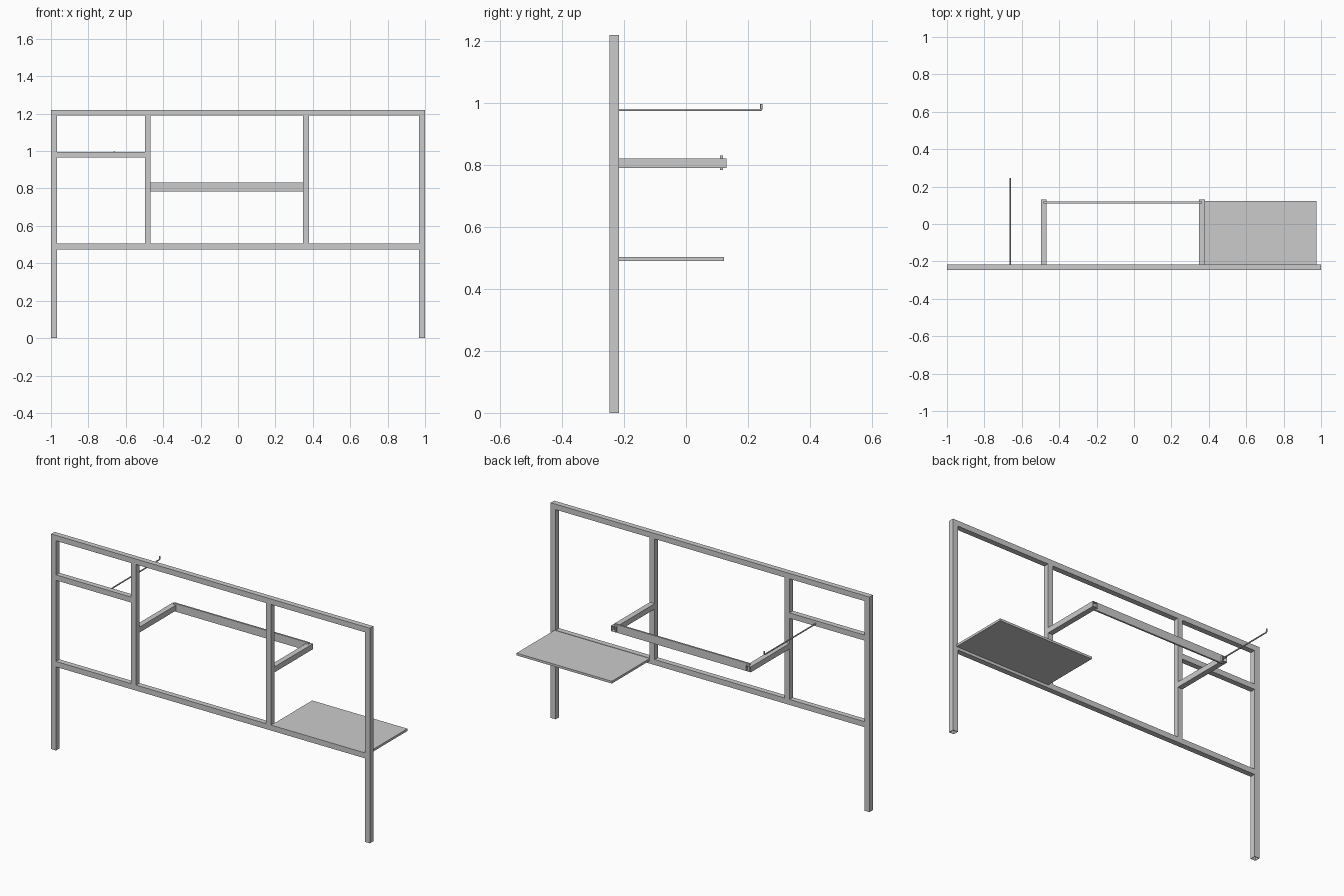
import bpy, bmesh
from mathutils import Vector

if "Cube" in bpy.data.objects:
    bpy.data.objects.remove(bpy.data.objects["Cube"])

W = 0.031                      # square tube width
YB, YF = -0.247, -0.216        # depth range of the upright frame


def box(name, lo, hi, open_end=None, wall=0.003):
    """Box between two corners; open_end makes a hollow tube open on that side."""
    lo, hi = Vector(lo), Vector(hi)
    bm = bmesh.new()
    bmesh.ops.create_cube(bm, size=1)
    for v in bm.verts:
        v.co = (lo + hi) / 2 + v.co * (hi - lo)
    if open_end:
        bm.normal_update()
        faces = [f for f in bm.faces if f.normal.dot(Vector(open_end)) > 0.9]
        bmesh.ops.delete(bm, geom=faces, context='FACES')
    me = bpy.data.meshes.new(name)
    bm.to_mesh(me)
    bm.free()
    ob = bpy.data.objects.new(name, me)
    bpy.context.collection.objects.link(ob)
    if open_end:
        m = ob.modifiers.new("wall", 'SOLIDIFY')
        m.thickness, m.offset = wall, -1
    return ob


# Outer frame: legs open at the floor, long rails between them
for side, x in (("left", -1), ("right", 1 - W)):
    box(side + "_leg", (x, YB, 0), (x + W, YF, 1.22), (0, 0, -1))
for name, z in (("top_rail", 1.22 - W), ("bottom_rail", 0.474)):
    box(name, (W - 1, YB, z), (1 - W, YF, z + W))

# Inner posts with forward arms, open at the tips
for side, x in (("left", -0.498), ("right", 0.348)):
    box(side + "_post", (x, YB, 0.505), (x + W, YF, 1.22 - W))
    box(side + "_arm", (x, YF, 0.791), (x + W, 0.131, 0.822), (0, 1, 0))

# Short rail and thin hanging bar across the arms
box("short_rail", (W - 1, YB, 0.965), (-0.498, YF, 0.996))
box("cross_bar", (-0.483, 0.110, 0.785), (0.364, 0.120, 0.831))

# Shelf board
box("shelf", (0.379, YF, 0.490), (0.977, 0.123, 0.503))

# Hook rod with upturned tip
cu = bpy.data.curves.new("hook_rod", 'CURVE')
cu.dimensions = '3D'
cu.bevel_depth = 0.0038
cu.bevel_resolution = 2
cu.use_fill_caps = True
sp = cu.splines.new('POLY')
pts = [(YF, 0.978), (0.238, 0.978), (0.2425, 0.980), (0.2435, 0.984), (0.2435, 0.997)]
sp.points.add(len(pts) - 1)
for p, (y, z) in zip(sp.points, pts):
    p.co = (-0.662, y, z, 1)
hook = bpy.data.objects.new("hook_rod", cu)
bpy.context.collection.objects.link(hook)
